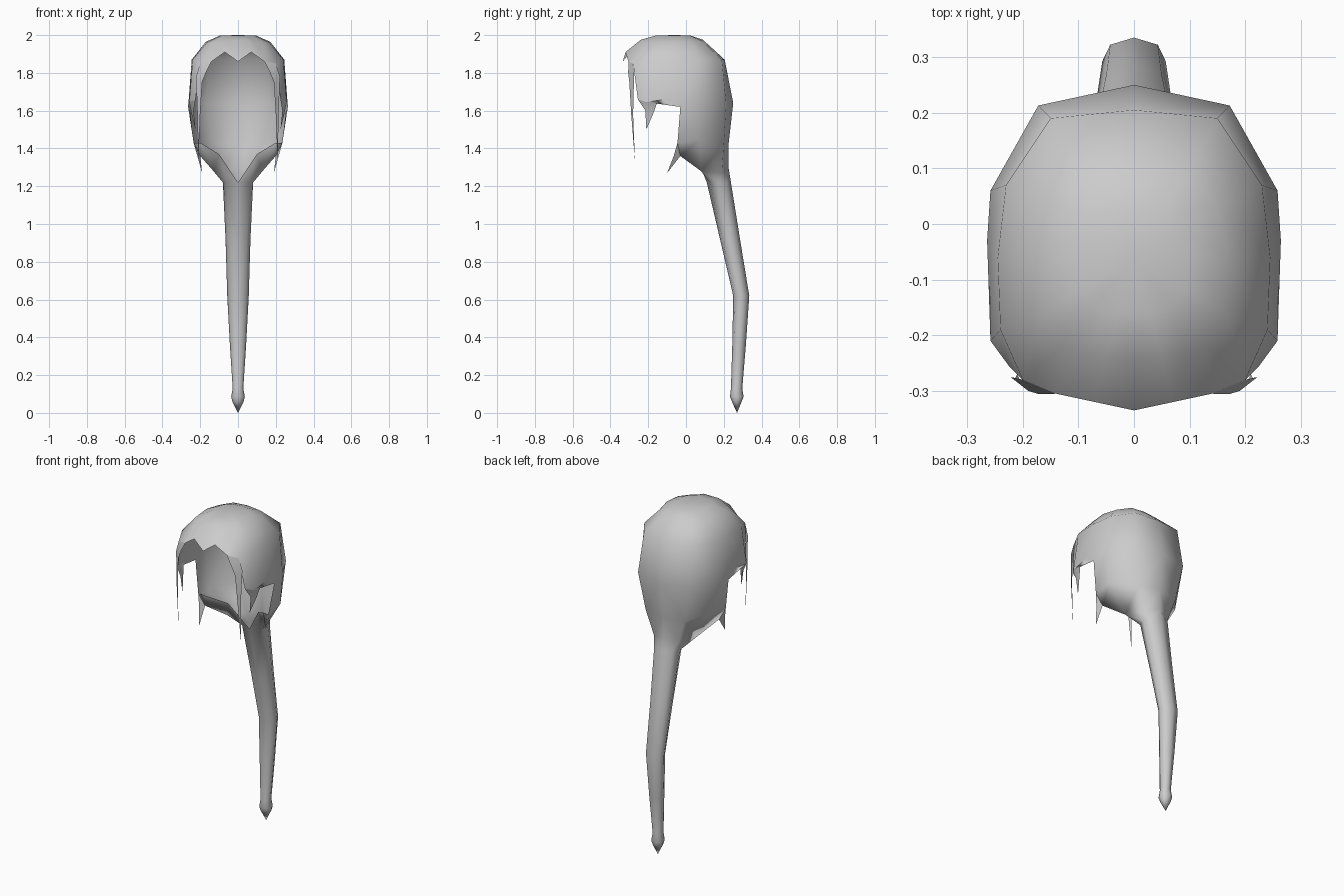
import bpy, bmesh

if "Cube" in bpy.data.objects:
    bpy.data.objects.remove(bpy.data.objects["Cube"])

mat = bpy.data.materials.new("grey hair")
mat.diffuse_color = (0.6, 0.6, 0.6, 1)
mat.use_nodes = True
mat.node_tree.nodes["Principled BSDF"].inputs["Base Color"].default_value = mat.diffuse_color


def build(name, faces):
    """Make a mirrored, smooth half shell from coordinate faces."""
    bm = bmesh.new()
    for f in faces:
        bm.faces.new([bm.verts.new(p) for p in f])
    bmesh.ops.remove_doubles(bm, verts=bm.verts, dist=0.0005)
    bmesh.ops.recalc_face_normals(bm, faces=bm.faces)
    mesh = bpy.data.meshes.new(name)
    bm.to_mesh(mesh)
    bm.free()
    mesh.materials.append(mat)
    mesh.shade_smooth()
    ob = bpy.data.objects.new(name, mesh)
    bpy.context.collection.objects.link(ob)
    mod = ob.modifiers.new("mirror", 'MIRROR')
    mod.use_clip = True
    mod.merge_threshold = 0.0005
    return ob


def skin(upper, lower):
    """Quads between two rows of points."""
    return [(upper[i], lower[i], lower[i + 1], upper[i + 1])
            for i in range(min(len(upper), len(lower)) - 1)]


# Cap rows, each running from the back centre round to the front
pole = (0, -0.06, 2.0)
crown = [(0, .09, 1.975), (.09, .085, 1.97), (.15, .03, 1.96), (.17, -.06, 1.965),
         (.165, -.16, 1.96), (.13, -.22, 1.955), (.09, -.235, 1.96),
         (.05, -.24, 1.975), (0, -.24, 1.975)]
top = [(x * .55, -.06 + (y + .06) * .55, 1.998) for x, y, z in crown]
brow = [(0, .205, 1.87), (.15, .19, 1.87), (.23, .07, 1.87), (.245, -.06, 1.87),
        (.24, -.19, 1.87), (.2, -.28, 1.85), (.14, -.305, 1.86),
        (.07, -.32, 1.91), (0, -.335, 1.86)]
ear = [(0, .25, 1.64), (.172, .213, 1.64), (.258, .06, 1.64), (.264, -.03, 1.62),
       (.258, -.21, 1.645), (.225, -.255, 1.66)]
jaw = [(0, .225, 1.42), (.13, .2, 1.42), (.235, .07, 1.45), (.235, -.045, 1.43)]
nape = [(0, .225, 1.3), (.08, .19, 1.27), (.13, .08, 1.28), (.2, -.03, 1.36)]
lip = [(.1, .05, 1.37), (.2, -.045, 1.43)]


def tail_row(z, back, front, w):
    d = back - front
    return [(0, back, z), (w * .75, back - d * .15, z), (w, back - d * .5, z),
            (w * .75, front + d * .12, z), (0, front, z)]


# Ponytail rows with a small bulb and pointed end
tail = [tail_row(*r) for r in [(1.22, .238, .11, .08), (.92, .286, .18, .066),
                               (.62, .335, .25, .057), (.36, .317, .245, .043),
                               (.13, .298, .238, .028), (.085, .305, .233, .036),
                               (.06, .295, .243, .03)]]
tip = (0, .27, 0)

faces = [(pole, a, b) for a, b in zip(top, top[1:])]
for a, b in [(top, crown), (crown, brow), (brow, ear), (ear, jaw), (jaw, nape)]:
    faces += skin(a, b)
# Nape blending into the ponytail, and the inward lip
t = tail[0]
faces += [(nape[0], t[0], t[1], nape[1]), (nape[1], t[1], t[2]),
          (nape[1], t[2], nape[2]), (nape[2], t[2], t[3]),
          (nape[2], t[3], lip[0]), (lip[0], t[3], t[4]),
          (nape[2], lip[0], lip[1], nape[3]), (nape[3], lip[1], jaw[3])]
for a, b in zip(tail, tail[1:]):
    faces += skin(a, b)
faces += [(a, tip, b) for a, b in zip(tail[-1], tail[-1][1:])]
# Remove the ear gap below the front of the cap
faces = [f for f in faces if not (ear[4] in f and jaw[3] in f)]
build("hair_cap_and_ponytail", faces)

# Loose strands at the temple, before the ear and behind the ear
side_hem = (.19, -.3, 1.75)
build("temple_strand", [
    (brow[6], (.17, -.306, 1.8), brow[5]),
    ((.17, -.306, 1.8), side_hem, (.222, -.275, 1.78), brow[5]),
    (side_hem, (.2, -.29, 1.58), (.215, -.28, 1.58), (.222, -.275, 1.78)),
    ((.2, -.29, 1.58), (.21, -.27, 1.33), (.215, -.28, 1.58))])
build("sideburn_strand", [
    (ear[5], (.235, -.215, 1.6), ear[4]),
    (ear[4], (.235, -.215, 1.6), (.245, -.175, 1.58), (.258, -.15, 1.65)),
    ((.235, -.215, 1.6), (.225, -.21, 1.5), (.245, -.175, 1.58)),
    (ear[4], (.258, -.15, 1.65), (.262, -.08, 1.665)),
    (ear[4], (.262, -.08, 1.665), ear[3])])
build("lower_strand", [
    (jaw[3], (.215, -.065, 1.36), (.2, -.03, 1.36)),
    ((.215, -.065, 1.36), (.19, -.1, 1.27), (.2, -.03, 1.36))])
